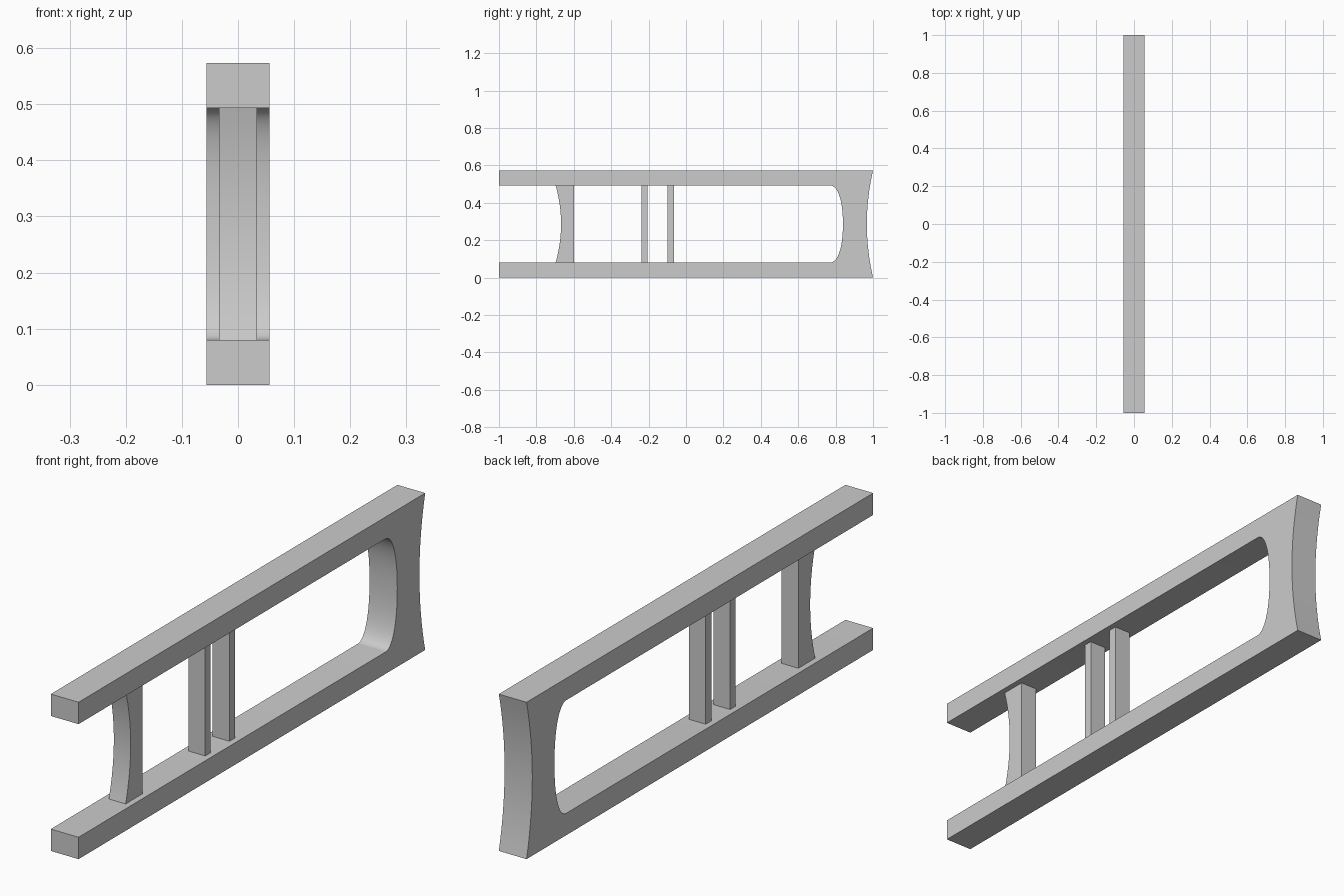
import bpy, bmesh
from math import sin, cos, pi, radians

cube = bpy.data.objects.get("Cube")
if cube:
    bpy.data.objects.remove(cube)

grey = bpy.data.materials.new("plain grey")
grey.use_nodes = True
colour = (0.6, 0.6, 0.6, 1)
grey.diffuse_color = colour
grey.node_tree.nodes["Principled BSDF"].inputs["Base Color"].default_value = colour

HEIGHT, RAIL = 0.573, 0.08
MID = HEIGHT / 2
OPEN = MID - RAIL          # half height of the opening
FRAME_HALF, BAR_HALF = 0.056, 0.034


def extrude_profile(name, points, half):
    """Extrude a (y, z) outline along x to both sides."""
    bm = bmesh.new()
    face = bm.faces.new([bm.verts.new((-half, y, z)) for y, z in points])
    new = bmesh.ops.extrude_face_region(bm, geom=[face])["geom"]
    bmesh.ops.translate(bm, vec=(2 * half, 0, 0),
                        verts=[v for v in new if isinstance(v, bmesh.types.BMVert)])
    bmesh.ops.recalc_face_normals(bm, faces=bm.faces)
    mesh = bpy.data.meshes.new(name)
    bm.to_mesh(mesh)
    bm.free()
    mesh.materials.append(grey)
    obj = bpy.data.objects.new(name, mesh)
    bpy.context.collection.objects.link(obj)
    bpy.ops.object.select_all(action='DESELECT')
    obj.select_set(True)
    bpy.context.view_layer.objects.active = obj
    bpy.ops.object.shade_smooth_by_angle(angle=radians(30))


def bowed_edge(y_end, y_mid, half, steps=16):
    """Upward running edge that bows from y_end to y_mid at half height."""
    ts = [2 * i / steps - 1 for i in range(steps + 1)]
    return [(y_mid + (y_end - y_mid) * t * t, MID + half * t) for t in ts]


def rounded_end(y0, depth, power=2.2, steps=32):
    """Downward running rounded end of the opening."""
    pts = []
    for i in range(steps + 1):
        a = pi / 2 - pi * i / steps
        s, c = sin(a), max(cos(a), 0)
        sign = 1 if s >= 0 else -1
        pts.append((y0 + depth * c ** (2 / power),
                    MID + sign * OPEN * abs(s) ** (2 / power)))
    return pts


# Two rails joined by the waisted rear end
outline = [(-1, 0)] + bowed_edge(1, 0.967, MID)
outline += [(-1, HEIGHT), (-1, HEIGHT - RAIL)]
outline += rounded_end(0.77, 0.069) + [(-1, RAIL)]
extrude_profile("frame", outline, FRAME_HALF)

# Front brace with a hollowed front face
brace = bowed_edge(-0.697, -0.668, OPEN)
brace += [(-0.6, HEIGHT - RAIL), (-0.6, RAIL)]
extrude_profile("front_brace", brace, BAR_HALF)

# Two thin slats
for name, y0, y1 in (("front_slat", -0.238, -0.206), ("rear_slat", -0.098, -0.065)):
    extrude_profile(name, [(y0, RAIL), (y1, RAIL), (y1, HEIGHT - RAIL),
                           (y0, HEIGHT - RAIL)], BAR_HALF)
